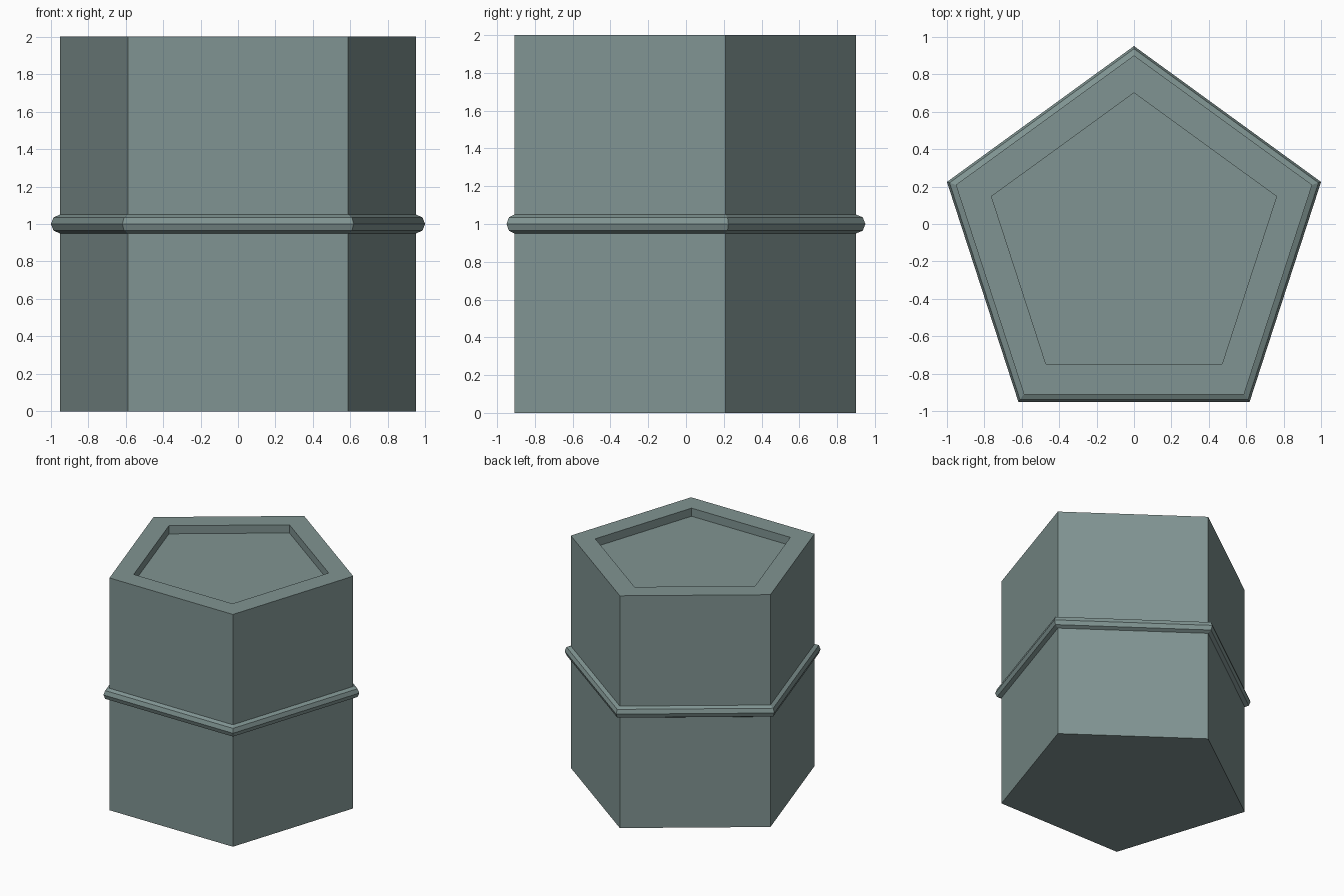
import bpy, bmesh, math

if "Cube" in bpy.data.objects:
    bpy.data.objects.remove(bpy.data.objects["Cube"])

SIDES = 5
CENTRE_Y = -0.10

mat = bpy.data.materials.new("grey_teal")
mat.diffuse_color = (0.216, 0.296, 0.287, 1.0)
mat.use_nodes = True
mat.node_tree.nodes["Principled BSDF"].inputs["Base Color"].default_value = mat.diffuse_color


def pentagon_loft(name, profile, closed):
    """Sweep (radius, z) profile points round a pentagon pointing to +y."""
    bm = bmesh.new()
    rings = []
    for r, z in profile:
        angles = [math.pi / 2 + i * math.tau / SIDES for i in range(SIDES)]
        rings.append([bm.verts.new((r * math.cos(a), r * math.sin(a) + CENTRE_Y, z))
                      for a in angles])
    pairs = list(zip(rings, rings[1:]))
    if closed:
        pairs.append((rings[-1], rings[0]))
    else:
        bm.faces.new(rings[0])
        bm.faces.new(rings[-1])
    for lo, hi in pairs:
        for i in range(SIDES):
            j = (i + 1) % SIDES
            bm.faces.new((lo[i], lo[j], hi[j], hi[i]))
    bmesh.ops.recalc_face_normals(bm, faces=bm.faces)
    mesh = bpy.data.meshes.new(name)
    bm.to_mesh(mesh)
    bm.free()
    mesh.materials.append(mat)
    obj = bpy.data.objects.new(name, mesh)
    bpy.context.collection.objects.link(obj)
    return obj


# Pentagonal drum with a shallow recess in the top
pentagon_loft("drum_body", [(1, 0), (1, 2), (0.8, 2), (0.8, 1.93)], False)

# Eight-sided tube round the middle
tube = [(1 + 0.05 * math.cos(k * math.tau / 8), 1 + 0.05 * math.sin(k * math.tau / 8))
        for k in range(8)]
pentagon_loft("middle_band", tube, True)
